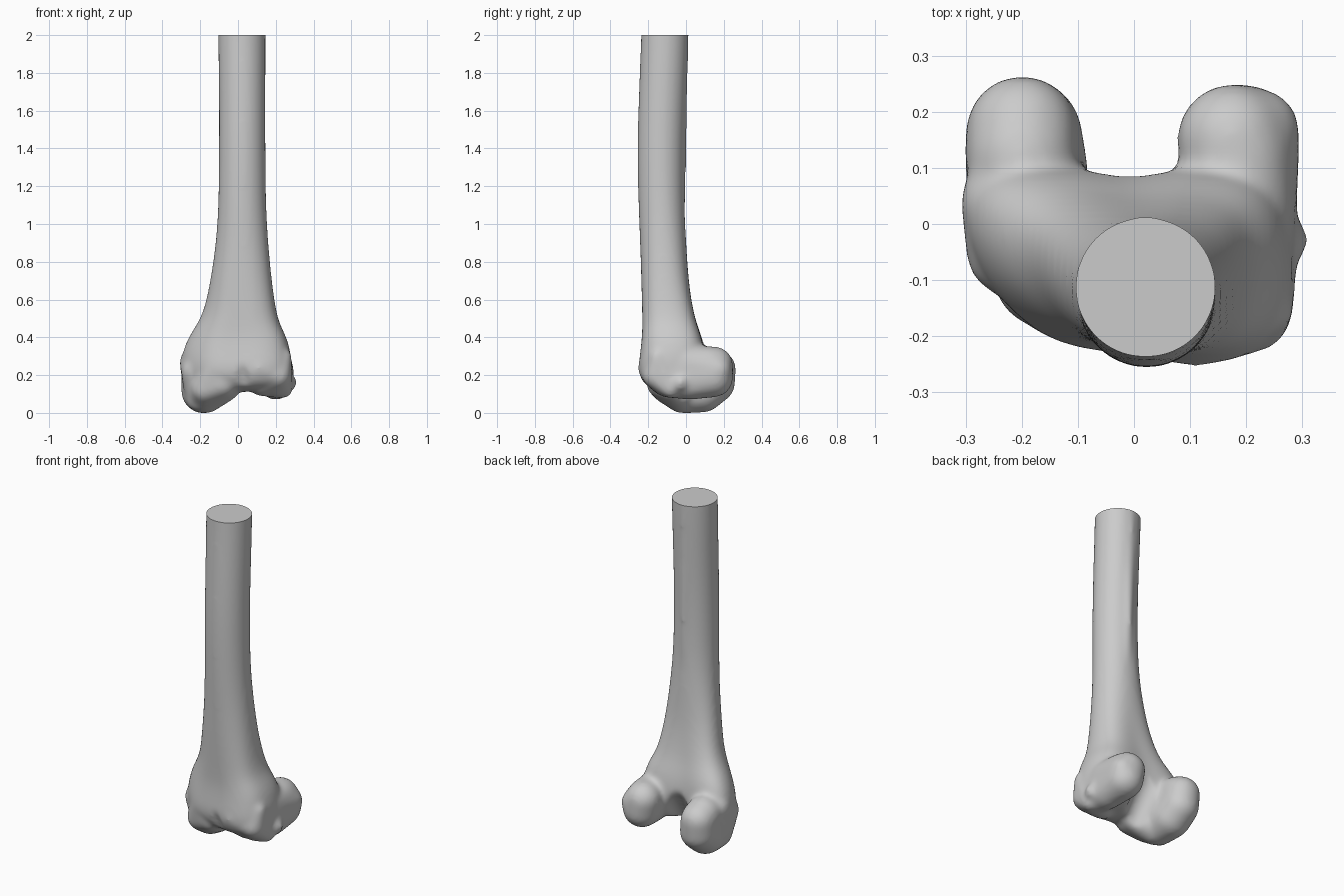
import bpy, bmesh
from math import sin, cos, pi
from mathutils import Vector, Matrix

cube = bpy.data.objects.get("Cube")
if cube:
    bpy.data.objects.remove(cube, do_unlink=True)

bone_grey = bpy.data.materials.new("bone grey")
bone_grey.use_nodes = True
GREY = (0.6, 0.6, 0.6, 1)
bone_grey.diffuse_color = GREY
bone_grey.node_tree.nodes["Principled BSDF"].inputs["Base Color"].default_value = GREY


def add_object(name, bm):
    bmesh.ops.recalc_face_normals(bm, faces=bm.faces)
    mesh = bpy.data.meshes.new(name)
    bm.to_mesh(mesh)
    bm.free()
    obj = bpy.data.objects.new(name, mesh)
    bpy.context.collection.objects.link(obj)
    return obj


def select(*objs):
    bpy.ops.object.select_all(action='DESELECT')
    for o in objs:
        o.select_set(True)
    bpy.context.view_layer.objects.active = objs[0]


def modify(obj, kind, **settings):
    mod = obj.modifiers.new(kind.title(), kind)
    for key, value in settings.items():
        setattr(mod, key, value)
    select(obj)
    bpy.ops.object.modifier_apply(modifier=mod.name)


def lobe(name, *balls):
    """Convex hull around balls given as (x, y, z, radius)."""
    bm = bmesh.new()
    for x, y, z, r in balls:
        bmesh.ops.create_icosphere(bm, subdivisions=3, radius=r,
                                   matrix=Matrix.Translation((x, y, z)))
    hull = bmesh.ops.convex_hull(bm, input=bm.verts)
    inside = {g for g in hull["geom_interior"] + hull["geom_unused"]
              if isinstance(g, bmesh.types.BMVert)}
    bmesh.ops.delete(bm, geom=list(inside), context='VERTS')
    return add_object(name, bm)


# Shaft: round outline that blends into the broad lower outline
lower = [(0, .85), (-.37, 1), (-.8, 1), (-1, .6), (-.86, -.2), (-.45, -.8), (-.1, -.84),
         (.3, -1), (.7, -.95), (.97, -.6), (1, .3), (.85, .9), (.43, 1)]
N = len(lower)
upper = [(-1.04 * sin(2 * pi * k / N), 1.04 * cos(2 * pi * k / N)) for k in range(N)]
# height, left, right, front, back, blend
sections = [
    (2.5, -.105, .145, -.225, .018, 0),
    (2.0, -.106, .146, -.236, .014, 0),
    (1.7, -.1, .145, -.25, 0, 0),
    (1.4, -.1, .145, -.258, -.012, 0),
    (1.1, -.103, .148, -.252, -.01, 0),
    (.9, -.118, .16, -.244, .003, .15),
    (.7, -.15, .18, -.24, .018, .4),
    (.55, -.185, .202, -.237, .045, .65),
    (.47, -.228, .225, -.236, .065, .8),
    (.4, -.28, .265, -.238, .09, .95),
    (.3, -.32, .29, -.25, .11, 1),
    (.2, -.31, .29, -.262, .1, 1),
    (.11, -.27, .27, -.19, .06, 1)]
bm = bmesh.new()
rings = []
for z, x0, x1, y0, y1, t in sections:
    ring = []
    for u, l in zip(upper, lower):
        px, py = Vector(u).lerp(Vector(l), t)
        ring.append(bm.verts.new(((x0 + x1 + px * (x1 - x0)) / 2,
                                  (y0 + y1 + py * (y1 - y0)) / 2, z)))
    rings.append(ring)
for a, b in zip(rings, rings[1:]):
    for k in range(N):
        bm.faces.new((a[k], a[k - 1], b[k - 1], b[k]))
bm.faces.new(rings[0])
bm.faces.new(rings[-1])
bone = add_object("thigh_bone", bm)
modify(bone, 'SUBSURF', levels=3)

# Rounded knuckles, ridges and bumps of the lower end
parts = [
    lobe("inner_condyle", (-.2, .165, .235, .1), (-.195, .155, .16, .105),
         (-.19, .09, .115, .11), (-.185, 0, .1, .1), (-.17, -.08, .125, .085),
         (-.2, .02, .25, .09), (-.2, .12, .255, .1)),
    lobe("inner_side", (-.23, .04, .27, .08), (-.22, -.05, .22, .08),
         (-.2, .1, .24, .08), (-.23, .0, .14, .06), (-.21, -.03, .07, .06)),
    lobe("inner_ridge", (-.17, -.1, .13, .08), (-.08, -.13, .16, .08),
         (-.17, -.02, .09, .09), (-.07, -.07, .14, .08), (-.12, -.13, .24, .08)),
    lobe("outer_condyle", (.175, .15, .255, .1), (.19, .145, .19, .105),
         (.2, .02, .16, .088), (.2, -.1, .17, .085), (.225, .17, .23, .07),
         (.2, .0, .27, .085), (.19, .12, .265, .09)),
    lobe("outer_ridge", (.11, -.185, .24, .07), (.21, -.16, .2, .07),
         (.13, -.11, .17, .08), (.24, -.15, .3, .045), (.24, -.08, .13, .05)),
    lobe("outer_bump", (.27, -.03, .16, .042), (.28, -.025, .17, .032)),
    lobe("back_ridge", (.02, -.01, 2.5, .026), (.02, -.013, 2.0, .028),
         (.02, -.03, 1.7, .03), (.02, -.037, 1.3, .03), (.03, -.03, 1.0, .025)),
]
select(bone, *parts)
bpy.ops.object.join()
modify(bone, 'REMESH', mode='VOXEL', voxel_size=.012)

# Notch between the condyles and groove on the front
cutters = [
    lobe("notch_cutter", (-.01, .3, 0, .08), (-.01, .175, .3, .085), (-.01, .3, .4, .085),
         (0, .05, .1, .075), (.005, -.02, .02, .065)),
    lobe("groove_cutter", (.04, -.22, .03, .06), (.025, -.275, .16, .055),
         (.01, -.29, .26, .05)),
]
for cutter in cutters:
    cutter.hide_render = True
    modify(bone, 'BOOLEAN', operation='DIFFERENCE', object=cutter, solver='EXACT')
    bpy.data.objects.remove(cutter, do_unlink=True)
modify(bone, 'REMESH', mode='VOXEL', voxel_size=.011)
modify(bone, 'SMOOTH', factor=.5, iterations=14)

# Flat sawn top, and the lowest point set on the ground
bm = bmesh.new()
bm.from_mesh(bone.data)
low = min(v.co.z for v in bm.verts)
for v in bm.verts:
    v.co.z -= low
bmesh.ops.bisect_plane(bm, geom=bm.verts[:] + bm.edges[:] + bm.faces[:],
                       plane_co=(0, 0, 2), plane_no=(0, 0, 1), clear_outer=True)
rim = [e for e in bm.edges if e.is_boundary]
bmesh.ops.contextual_create(bm, geom=rim)
bm.to_mesh(bone.data)
bm.free()

bone.data.materials.clear()
bone.data.materials.append(bone_grey)
select(bone)
bpy.ops.object.shade_smooth_by_angle(angle=.7)
